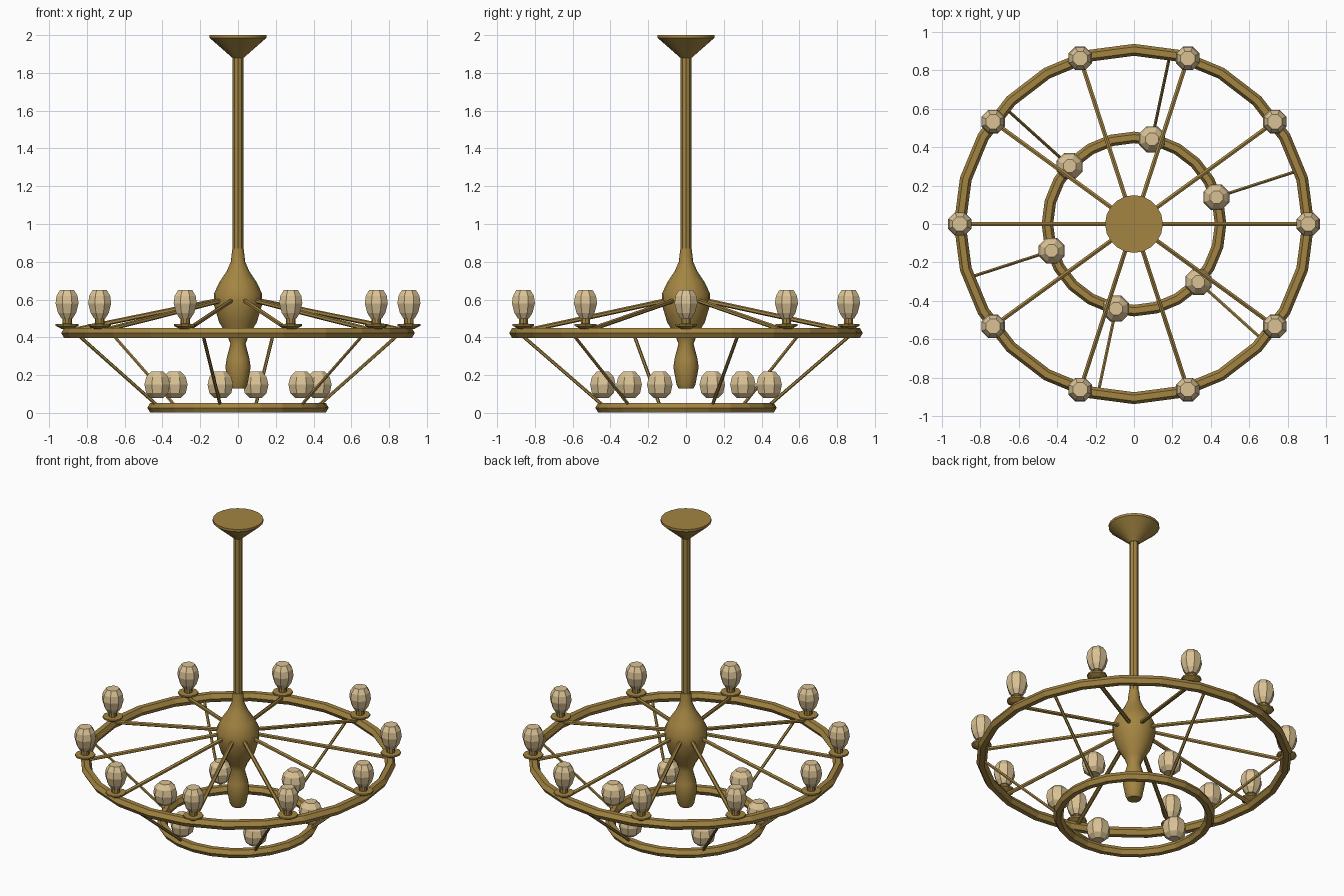
import bpy, bmesh, math
from mathutils import Vector

cube = bpy.data.objects.get("Cube")
if cube:
    bpy.data.objects.remove(cube)


def material(name, rgb):
    m = bpy.data.materials.new(name)
    m.use_nodes = True
    m.diffuse_color = (*rgb, 1)
    m.node_tree.nodes["Principled BSDF"].inputs["Base Color"].default_value = (*rgb, 1)
    return m


BRASS = material("aged brass", (0.37, 0.235, 0.055))
GLASS = material("cream glass", (0.70, 0.54, 0.30))


def finish(bm, name, mat, smooth=None):
    bmesh.ops.recalc_face_normals(bm, faces=bm.faces)
    mesh = bpy.data.meshes.new(name)
    bm.to_mesh(mesh)
    bm.free()
    mesh.materials.append(mat)
    ob = bpy.data.objects.new(name, mesh)
    bpy.context.collection.objects.link(ob)
    if smooth:
        bpy.ops.object.select_all(action='DESELECT')
        ob.select_set(True)
        bpy.context.view_layer.objects.active = ob
        bpy.ops.object.shade_smooth_by_angle(angle=math.radians(smooth))
    return ob


def polar(r, a, z):
    return Vector((r * math.cos(a), r * math.sin(a), z))


def lathe(name, profile, sides, mat, at=(0, 0, 0), smooth=None, turn=0.0, closed=False):
    """Revolve (radius, height) points; a closed profile makes a ring, an open one gets caps."""
    bm = bmesh.new()
    rows = [[bm.verts.new(polar(r, turn + math.tau * i / sides, z) + Vector(at))
             for i in range(sides)] for r, z in profile]
    pairs = list(zip(rows, rows[1:]))
    if closed:
        pairs.append((rows[-1], rows[0]))
    else:
        bm.faces.new(rows[0])
        bm.faces.new(rows[-1])
    for low, high in pairs:
        for i in range(sides):
            j = (i + 1) % sides
            bm.faces.new((low[i], low[j], high[j], high[i]))
    return finish(bm, name, mat, smooth)


def rod(name, start, end, radius, sides=6):
    bm = bmesh.new()
    axis = end - start
    spin = axis.to_track_quat('Z', 'Y').to_matrix().to_4x4()
    spin.translation = (start + end) / 2
    bmesh.ops.create_cone(bm, cap_ends=True, segments=sides, radius1=radius,
                          radius2=radius, depth=axis.length, matrix=spin)
    return finish(bm, name, BRASS)


def ring(name, radius, z, thick):
    section = [(radius + thick * math.cos(k * math.pi / 3),
                z + thick * math.sin(k * math.pi / 3)) for k in range(6)]
    return lathe(name, section, 24, BRASS, closed=True)


# Central column
lathe("canopy", [(0.03, 1.88), (0.15, 1.985), (0.15, 2.0)], 20, BRASS, smooth=30)
lathe("hanging_shaft", [(0.028, 0.85), (0.028, 1.9)], 8, BRASS)
lathe("hub", [(0.04, 0.13), (0.05, 0.15), (0.067, 0.24), (0.06, 0.29), (0.04, 0.365),
              (0.057, 0.41), (0.1, 0.48), (0.127, 0.57), (0.128, 0.63), (0.1, 0.69),
              (0.06, 0.75), (0.038, 0.8), (0.03, 0.87)], 16, BRASS, smooth=50)

# Rings
OUTER, INNER = 0.905, 0.45
ring("outer_ring", OUTER, 0.423, 0.031)
ring("inner_ring", INNER, 0.027, 0.03)

# Outer lamps with spokes
half = math.pi / 8
for n in range(10):
    a = n * math.tau / 10
    rod(f"spoke_{n}", polar(0.06, a, 0.605), polar(OUTER, a, 0.432), 0.0125)
    spot = polar(OUTER, a, 0)
    lathe(f"lamp_holder_{n}", [(0.03, 0.445), (0.06, 0.461), (0.06, 0.471),
                               (0.025, 0.472), (0.025, 0.51)], 10, BRASS, spot)
    lathe(f"lamp_shade_{n}", [(0.032, 0.5), (0.052, 0.53), (0.066, 0.58),
                              (0.06, 0.62), (0.04, 0.651)], 8, GLASS, spot, turn=half)

# Inner lamps with hanger rods
for n in range(6):
    a = math.radians(18 + 60 * n)
    rod(f"hanger_rod_{n}", polar(INNER, a, 0.04), polar(OUTER, a, 0.425), 0.009)
    lathe(f"inner_lamp_{n}", [(0.035, 0.08), (0.063, 0.105), (0.073, 0.15),
                              (0.063, 0.19), (0.036, 0.218)], 8, GLASS,
          polar(INNER, a, 0), turn=half)
